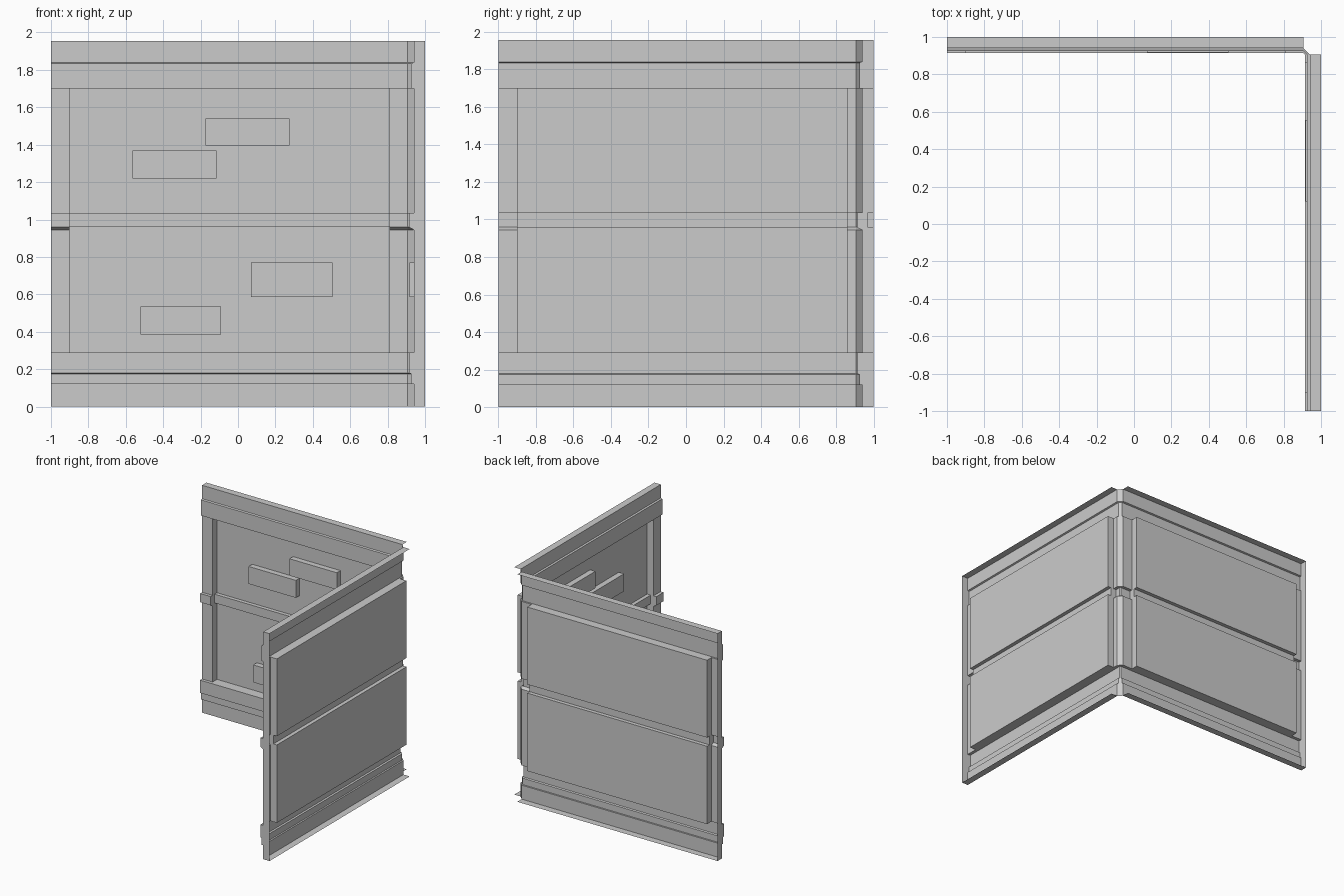
import bpy, bmesh

if "Cube" in bpy.data.objects:
    bpy.data.objects.remove(bpy.data.objects["Cube"])

CORNER = 0.905   # where both walls stop and the chamfer starts
START = -1.0
PANEL_START = -0.9

# Wall cross-section at the pilasters: (depth from centre, height), top to bottom
PILASTER = [(1, 1.955), (.94, 1.955), (.94, 1.84), (.926, 1.835), (.926, 1.7),
            (.94, 1.7), (.94, 1.035), (.913, 1.035), (.913, .96), (.94, .945),
            (.94, .29), (.913, .29), (.913, .18), (.926, .175), (.926, .12),
            (.94, .12), (.94, 0), (1, 0)]
# Same section through the recessed panels
PANEL = list(PILASTER)
PANEL[5:11] = [(1, 1.7), (1, 1.035), (.967, 1.035), (.967, .96), (1, .96), (1, .29)]


def place(side, u, d, z):
    """Back wall runs along x, right wall is its reflection along y."""
    return (u, d, z) if side == "back" else (d, u, z)


def make_object(name, faces, flip=False):
    bm = bmesh.new()
    for pts in faces:
        bm.faces.new([bm.verts.new(p) for p in pts])
    bmesh.ops.remove_doubles(bm, verts=bm.verts, dist=1e-5)
    if flip:
        bmesh.ops.reverse_faces(bm, faces=bm.faces)
    mesh = bpy.data.meshes.new(name)
    bm.to_mesh(mesh)
    bm.free()
    obj = bpy.data.objects.new(name, mesh)
    bpy.context.collection.objects.link(obj)
    return obj


def make_wall(side, panel_end):
    faces = []
    # Long strips: pilaster, panel, pilaster
    for profile, u0, u1 in ((PILASTER, START, PANEL_START),
                            (PANEL, PANEL_START, panel_end),
                            (PILASTER, panel_end, CORNER)):
        for a, b in zip(profile, profile[1:]):
            faces.append([place(side, u0, *a), place(side, u0, *b),
                          place(side, u1, *b), place(side, u1, *a)])
    # Panel side returns
    loop = PILASTER[5:11] + PANEL[5:11][::-1]
    faces.append([place(side, PANEL_START, *p) for p in loop])
    faces.append([place(side, panel_end, *p) for p in reversed(loop)])
    # Closed outer end
    faces.append([place(side, START, *p) for p in reversed(PILASTER)])
    make_object(side + "_wall", faces, flip=(side == "right"))


def make_block(side, name, u0, u1, z0, z1, d):
    lo, hi = place(side, u0, d, z0), place(side, u1, .999, z1)
    bm = bmesh.new()
    bmesh.ops.create_cube(bm, size=1)
    for v in bm.verts:
        v.co = [(l + h) / 2 + c * (h - l) for l, h, c in zip(lo, hi, v.co)]
    mesh = bpy.data.meshes.new(name)
    bm.to_mesh(mesh)
    bm.free()
    bpy.context.collection.objects.link(bpy.data.objects.new(name, mesh))


# Walls with their raised bricks (right wall bricks sit slightly closer to the corner)
BRICKS = [(-.175, .275, 1.395, 1.54, .95), (-.565, -.115, 1.22, 1.37, .95),
          (.07, .505, .585, .77, .916), (-.52, -.09, .385, .535, .95)]
for side, shift in (("back", 0), ("right", .05)):
    make_wall(side, .81 + shift)
    for i, (u0, u1, z0, z1, d) in enumerate(BRICKS):
        make_block(side, f"{side}_brick_{i + 1}", u0 + shift, u1 + shift, z0, z1, d)

# Inner corner chamfer bridging the two wall sections
bridge = PILASTER[1:-1]
make_object("corner_chamfer", [
    [place("back", CORNER, *a), place("back", CORNER, *b),
     place("right", CORNER, *b), place("right", CORNER, *a)]
    for a, b in zip(bridge, bridge[1:])])
